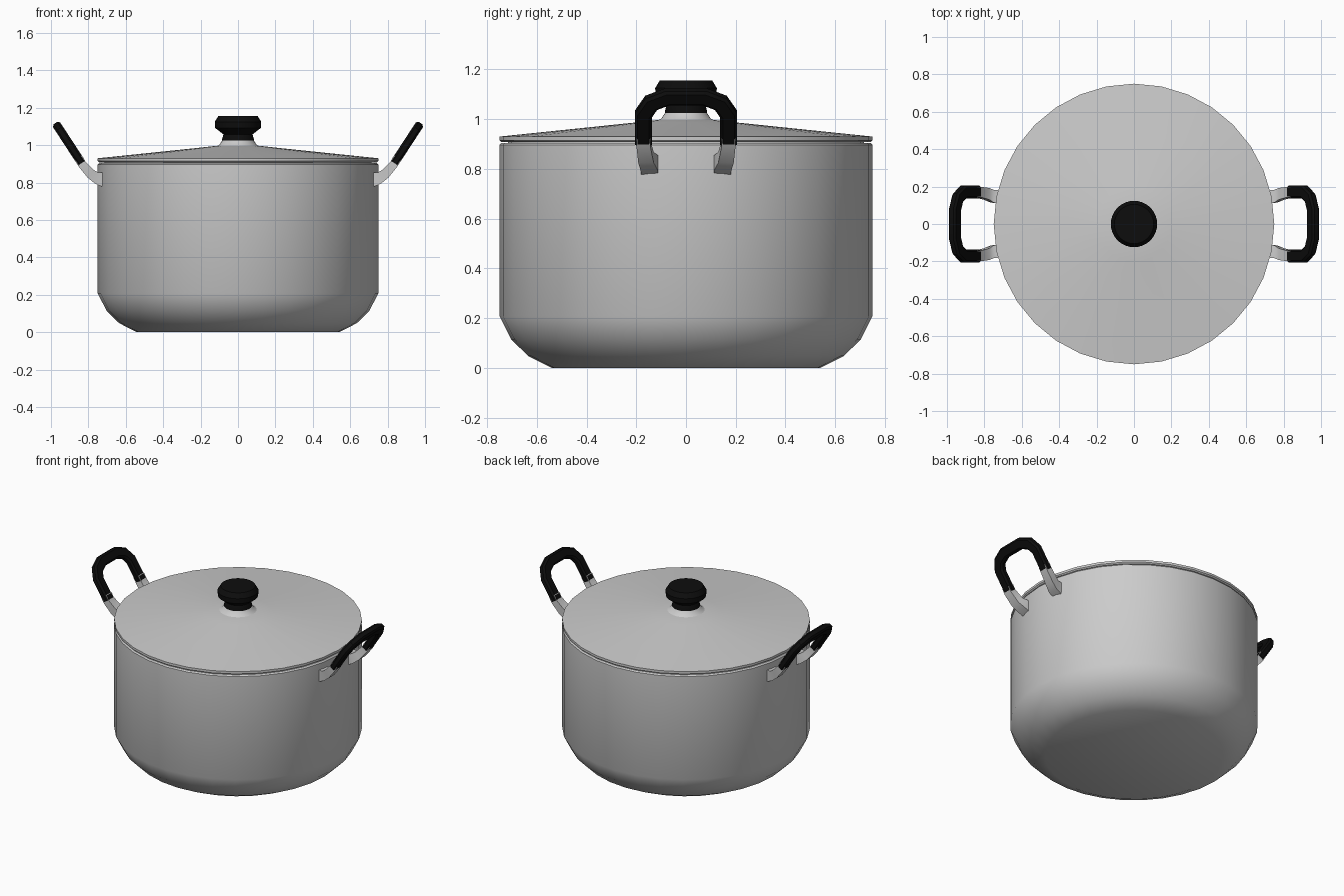
import bpy, bmesh, math
from mathutils import Vector

if "Cube" in bpy.data.objects:
    bpy.data.objects.remove(bpy.data.objects["Cube"])

black = bpy.data.materials.new("black_plastic")
black.diffuse_color = (0.004, 0.004, 0.004, 1)
black.use_nodes = True
black.node_tree.nodes["Principled BSDF"].inputs["Base Color"].default_value = black.diffuse_color


def finish(bm, name, mat=None, angle=32):
    bmesh.ops.recalc_face_normals(bm, faces=bm.faces[:])
    me = bpy.data.meshes.new(name)
    bm.to_mesh(me)
    bm.free()
    ob = bpy.data.objects.new(name, me)
    bpy.context.collection.objects.link(ob)
    if mat:
        me.materials.append(mat)
    bpy.ops.object.select_all(action='DESELECT')
    ob.select_set(True)
    bpy.context.view_layer.objects.active = ob
    bpy.ops.object.shade_smooth_by_angle(angle=math.radians(angle))
    return ob


def skin(bm, rings, caps=True):
    """Bridge a row of closed vertex rings, with optional end caps."""
    vs = [[bm.verts.new(p) for p in r] for r in rings]
    n = len(vs[0])
    for a, b in zip(vs, vs[1:]):
        for i in range(n):
            bm.faces.new((a[i], a[(i + 1) % n], b[(i + 1) % n], b[i]))
    if caps:
        bm.faces.new(vs[0][::-1])
        bm.faces.new(vs[-1])


def lathe(name, profile, mat=None, n=32, angle=32):
    bm = bmesh.new()
    skin(bm, [[(r * math.cos(2 * math.pi * i / n), r * math.sin(2 * math.pi * i / n), z)
               for i in range(n)] for r, z in profile])
    return finish(bm, name, mat, angle)


# Hollow pot body with rounded bottom and rim
lathe("pot_body", [(0.54, 0), (0.635, 0.048), (0.703, 0.115), (0.75, 0.208), (0.75, 0.897),
                   (0.742, 0.905), (0.72, 0.905), (0.72, 0.21), (0.68, 0.13), (0.53, 0.03)])
# Lid, with a narrow seat that drops into the pot
lathe("lid", [(0.715, 0.88), (0.715, 0.908), (0.742, 0.908), (0.75, 0.915), (0.75, 0.93),
              (0.20, 0.987), (0.12, 0.996)])
# Metal collar below the knob
lathe("knob_collar", [(0.125, 0.99), (0.10, 1.002), (0.085, 1.024)])
# Knob
lathe("knob", [(0.085, 1.022), (0.085, 1.032), (0.078, 1.058), (0.122, 1.092),
               (0.124, 1.125), (0.105, 1.156)], black, 32, 25)

# Tilted plane that holds the handle grips
ORIGIN = Vector((0.836, 0, 0.904))
UP = Vector((0.547, 0, 0.837)).normalized()
NORMAL = Vector((UP.z, 0, -UP.x))


def handle_grip(name, side):
    half = [(0, 0.171), (0.14, 0.171), (0.193, 0.14), (0.222, 0.075)]
    path = half + [(s, -y) for s, y in half[::-1]]
    w, t, c = 0.034, 0.023, 0.011
    section = [(w, t - c), (w - c, t), (c - w, t), (-w, t - c),
               (-w, c - t), (c - w, -t), (w - c, -t), (w, c - t)]
    pts = [Vector(p) for p in path]
    rings = []
    for i, p in enumerate(pts):
        d0 = (p - pts[i - 1]).normalized() if i else (pts[1] - p).normalized()
        d1 = (pts[i + 1] - p).normalized() if i < len(pts) - 1 else d0
        d = (d0 + d1).normalized()
        m = Vector((d.y, -d.x)) / d.dot(d0)
        ring = []
        for a, b in section:
            q = p + m * a
            v = ORIGIN + UP * q.x + NORMAL * b
            ring.append((side * v.x, q.y, v.z))
        rings.append(ring)
    bm = bmesh.new()
    skin(bm, rings)
    finish(bm, name, black)


def handle_bracket(name, side, ys):
    # upper x, z, lower x, z, inner y, outer y
    sections = [(0.835, 0.945, 0.872, 0.92, 0.143, 0.199),
                (0.818, 0.915, 0.854, 0.888, 0.143, 0.199),
                (0.772, 0.868, 0.803, 0.825, 0.13, 0.192),
                (0.750, 0.855, 0.765, 0.795, 0.114, 0.183),
                (0.724, 0.855, 0.726, 0.777, 0.112, 0.18)]
    bm = bmesh.new()
    skin(bm, [[(side * ux, ys * a, uz), (side * ux, ys * b, uz),
               (side * lx, ys * b, lz), (side * lx, ys * a, lz)]
              for ux, uz, lx, lz, a, b in sections])
    finish(bm, name)


# Two handles, each a black grip on two metal brackets
for label, side in (("left", -1), ("right", 1)):
    handle_grip(label + "_handle_grip", side)
    handle_bracket(label + "_front_bracket", side, -1)
    handle_bracket(label + "_back_bracket", side, 1)
